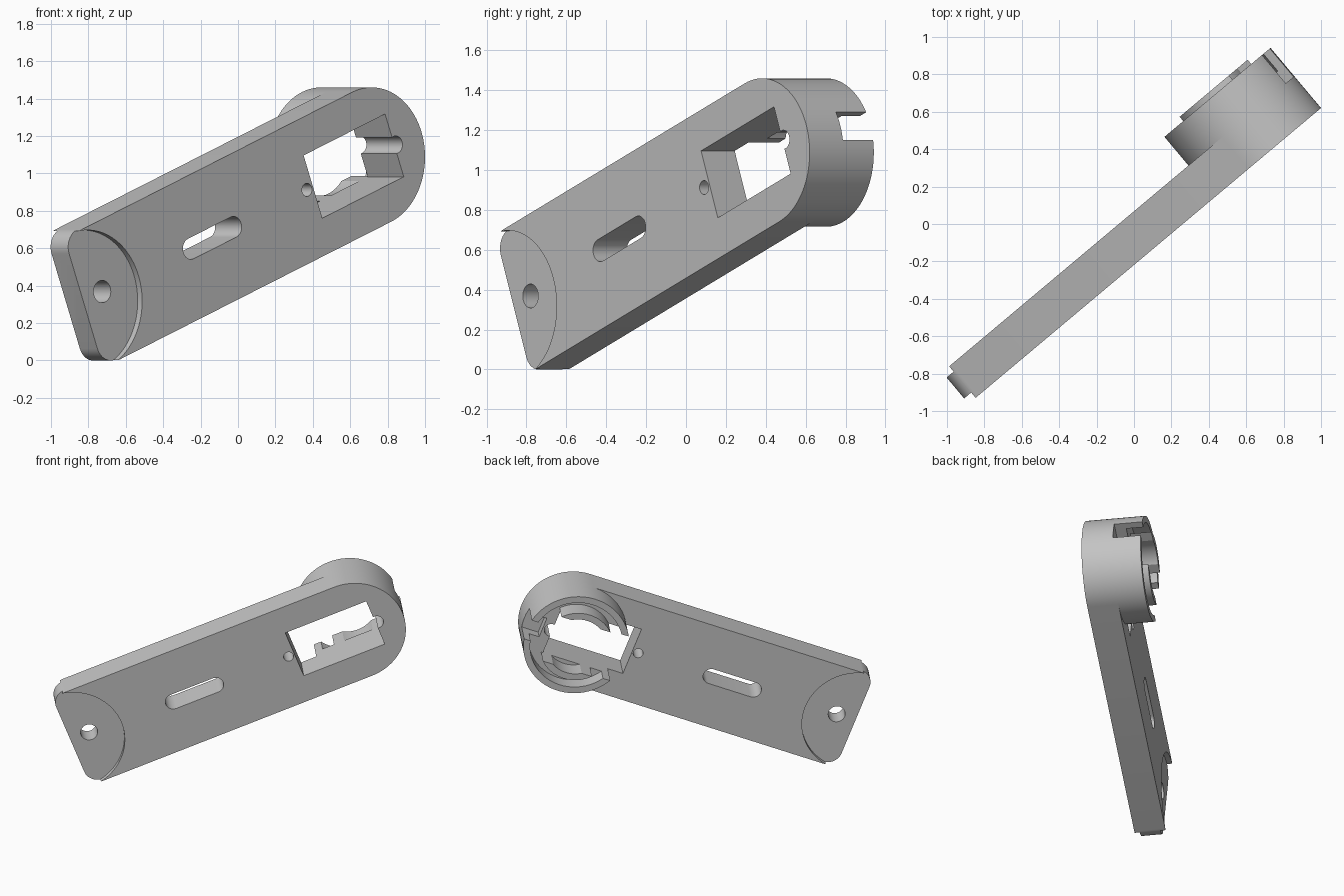
import bpy, bmesh
from math import sin, cos, pi, radians
from mathutils import Matrix, Vector

if "Cube" in bpy.data.objects:
    bpy.data.objects.remove(bpy.data.objects["Cube"], do_unlink=True)

grey = bpy.data.materials.new("plain grey")
grey.use_nodes = True
grey.diffuse_color = (0.55, 0.55, 0.55, 1)
grey.node_tree.nodes["Principled BSDF"].inputs["Base Color"].default_value = (0.55, 0.55, 0.55, 1)

# Local frame: x along the arm, y across it, depth goes from front face to back
YAW, TILT = radians(40), radians(21.25)
along = Vector((cos(TILT) * cos(YAW), cos(TILT) * sin(YAW), sin(TILT)))
across = Vector((-sin(TILT) * cos(YAW), -sin(TILT) * sin(YAW), cos(TILT)))
FRAME = Matrix((along, across, along.cross(across))).transposed().to_4x4()
FRAME.translation = (0.715, 0.381, 1.088)

R = 0.372       # hub radius and half the arm width
END = -2.127    # tail end of the arm
THICK = 0.22    # arm thickness
BACK = 0.42     # depth of the hub's back face


def arc(x, y, r, start, stop, n):
    angles = [radians(start + (stop - start) * i / n) for i in range(n + 1)]
    return [(x + r * cos(t), y + r * sin(t)) for t in angles]


def circle(x, y, r, n=64):
    return arc(x, y, r, 0, 360, n)[:-1]


def rect(x0, x1, y):
    return [(x0, -y), (x1, -y), (x1, y), (x0, y)]


def prism(name, profile, front, back):
    bm = bmesh.new()
    face = bm.faces.new([bm.verts.new((x, y, -front)) for x, y in profile])
    ext = bmesh.ops.extrude_face_region(bm, geom=[face])
    moved = [v for v in ext["geom"] if isinstance(v, bmesh.types.BMVert)]
    bmesh.ops.translate(bm, verts=moved, vec=(0, 0, front - back))
    bmesh.ops.recalc_face_normals(bm, faces=bm.faces)
    mesh = bpy.data.meshes.new(name)
    bm.to_mesh(mesh)
    bm.free()
    mesh.materials.append(grey)
    ob = bpy.data.objects.new(name, mesh)
    ob.matrix_world = FRAME
    bpy.context.collection.objects.link(ob)
    return ob


def carve(ob, cuts):
    """Subtract (profile, front, back) prisms, then bake and shade."""
    cutters = []
    for cut in cuts:
        cutter = prism("cutter", *cut)
        cutter.hide_render = True
        mod = ob.modifiers.new("cut", "BOOLEAN")
        mod.operation, mod.solver, mod.object = "DIFFERENCE", "EXACT", cutter
        cutters.append(cutter)
    bpy.context.view_layer.update()
    graph = bpy.context.evaluated_depsgraph_get()
    baked = bpy.data.meshes.new_from_object(ob.evaluated_get(graph))
    ob.modifiers.clear()
    ob.data = baked
    for cutter in cutters:
        bpy.data.objects.remove(cutter, do_unlink=True)
    bpy.ops.object.select_all(action="DESELECT")
    ob.select_set(True)
    bpy.context.view_layer.objects.active = ob
    bpy.ops.object.shade_smooth_by_angle(angle=radians(30))


# Openings shared by the arm and the hub
window = (rect(-0.44, 0.17, 0.18), -0.1, 0.6)
wire_groove = (circle(0.18, 0, 0.047, 32), -0.1, 0.6)

# Arm: round at the hub, softly rounded corners at the tail
c = 0.1
outline = (arc(0, 0, R, -90, 90, 48)
           + arc(END + c, R - c, c, 90, 180, 12)
           + arc(END + c, c - R, c, 180, 270, 12))
slot = arc(-1.035, 0, 0.057, -90, 90, 16) + arc(-1.353, 0, 0.057, 90, 270, 16)
tail_seat = circle(END, 0, 0.38, 96)
arm = prism("arm", outline, 0, THICK)
carve(arm, [
    window, wire_groove,
    (slot, -0.1, 0.4),
    (circle(-1.985, 0, 0.06, 32), -0.1, 0.4),
    (circle(-0.485, 0, 0.035, 24), -0.1, 0.4),
    (tail_seat, -0.1, 0.037),
    (tail_seat, THICK - 0.037, 0.4),
])

# Hub: shallow cup behind the arm with a notch in its rim
hub = prism("hub", circle(0, 0, R, 96), THICK, BACK)
carve(hub, [
    window, wire_groove,
    (circle(0, 0, 0.325), 0.3, 0.6),
    (rect(0.24, 0.5, 0.075), THICK + 0.002, 0.6),
])

# Snap ring: two arcs standing proud of the cup
ring = prism("snap_ring", circle(0, 0, 0.258), 0.3, 0.45)
carve(ring, [
    (circle(0, 0, 0.21), 0.2, 0.6),
    (rect(-0.44, 0.3, 0.18), 0.2, 0.6),
])
